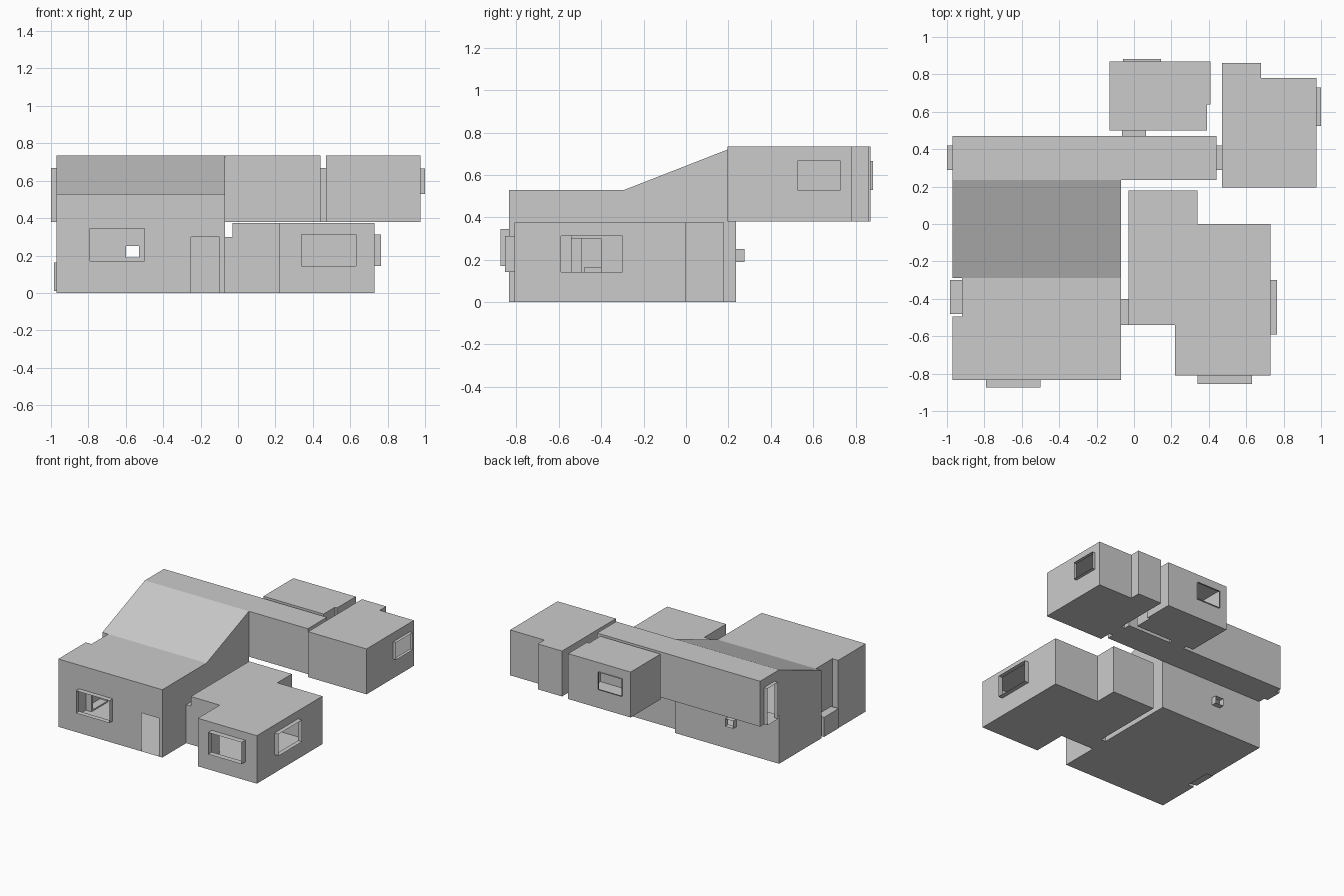
import bpy, bmesh

if "Cube" in bpy.data.objects:
    bpy.data.objects.remove(bpy.data.objects["Cube"])


def quad(bm, pts):
    bm.faces.new([bm.verts.new(p) for p in pts])


def wall(bm, p, q, z0, zp, zq, holes=()):
    """Single-surface wall p->q (outside on the right); holes are (a, b, lo, hi, depth, cap)."""
    if not holes:
        quad(bm, [(*p, z0), (*q, z0), (*q, zq), (*p, zp)])
        return
    ax = 0 if abs(q[0] - p[0]) > abs(q[1] - p[1]) else 1
    sign = 1 if q[ax] > p[ax] else -1
    length = abs(q[ax] - p[ax])
    normal = (0, -sign) if ax == 0 else (sign, 0)

    def pt(t, z, out=0.0):
        c = [p[0], p[1]]
        c[ax] += sign * t
        return (c[0] + normal[0] * out, c[1] + normal[1] * out, z)

    spans = []
    for a, b, lo, hi, depth, cap in holes:
        s, e = sorted((sign * (a - p[ax]), sign * (b - p[ax])))
        spans.append((s, e, lo, hi, depth, cap))
    ts = sorted({0.0, length, *[v for s in spans for v in s[:2]]})
    zs = sorted({z0, zp, *[v for s in spans for v in s[2:4]]})
    for t0, t1 in zip(ts, ts[1:]):
        for l, h in zip(zs, zs[1:]):
            tm, zm = (t0 + t1) / 2, (l + h) / 2
            if any(s[0] < tm < s[1] and s[2] < zm < s[3] for s in spans):
                continue
            quad(bm, [pt(t0, l), pt(t1, l), pt(t1, h), pt(t0, h)])
    # sleeve projecting outward around each opening
    for s, e, lo, hi, depth, cap in spans:
        if depth <= 0:
            continue
        ring = [(s, lo), (s, hi), (e, hi), (e, lo)]
        for u, v in zip(ring, ring[1:] + ring[:1]):
            quad(bm, [pt(*u), pt(*v), pt(*v, depth), pt(*u, depth)])
        if cap:
            quad(bm, [pt(*r, depth) for r in reversed(ring)])


def finish(bm, name):
    bmesh.ops.remove_doubles(bm, verts=bm.verts, dist=1e-5)
    me = bpy.data.meshes.new(name)
    bm.to_mesh(me)
    bm.free()
    bpy.context.collection.objects.link(bpy.data.objects.new(name, me))


def room(name, foot, z0, tops, holes={}, skip=()):
    """Floor, walls and roof on a counter-clockwise footprint; tops is one height or one per corner."""
    n = len(foot)
    tops = tops if isinstance(tops, list) else [tops] * n
    bm = bmesh.new()
    quad(bm, [(*p, z0) for p in reversed(foot)])
    quad(bm, [(*p, t) for p, t in zip(foot, tops)])
    for i in range(n):
        if i not in skip:
            j = (i + 1) % n
            wall(bm, foot[i], foot[j], z0, tops[i], tops[j], holes.get(i, ()))
    finish(bm, name)


L, R = -0.97, -0.07             # main hall sides
MID, BACK = -0.29, 0.235        # roof fold, back wall
EAVE, FLOOR2, TOP = 0.53, 0.38, 0.735

# Main hall front: window, front door, side doorway, hearth in a recess
room("main_hall_front",
     [(L, -0.835), (R, -0.835), (R, MID), (L + 0.05, MID), (L + 0.05, -0.495), (L, -0.495)],
     0.0, EAVE,
     {0: [(-0.79, -0.50, 0.17, 0.345, 0.04, False), (-0.25, -0.10, 0.0, 0.3, 0, False)],
      1: [(-0.54, -0.40, 0.0, 0.3, 0.04, False)],
      3: [(-0.48, -0.30, 0.01, 0.163, 0.065, True)]},
     skip=(2,))

# Main hall rear under the sloping roof, open to the upper passage
room("main_hall_rear", [(L, MID), (R, MID), (R, BACK), (L, BACK)],
     0.0, [EAVE, EAVE, TOP, TOP], skip=(0, 2))
bm = bmesh.new()
wall(bm, (R, BACK), (L, BACK), 0.0, FLOOR2, FLOOR2, [(-0.60, -0.53, 0.19, 0.25, 0.04, False)])
finish(bm, "main_hall_back_wall")
bm = bmesh.new()
wall(bm, (L, MID), (L + 0.05, MID), 0.0, EAVE, EAVE)
bm.faces.ensure_lookup_table()
bmesh.ops.reverse_faces(bm, faces=bm.faces[:])
finish(bm, "recess_return_wall")

# Ground-floor side room
room("side_room",
     [(-0.03, -0.54), (0.22, -0.54), (0.22, -0.81), (0.73, -0.81),
      (0.73, 0.0), (0.34, 0.0), (0.34, 0.18), (-0.03, 0.18)],
     0.0, 0.375,
     {2: [(0.34, 0.63, 0.143, 0.313, 0.045, False)],
      3: [(-0.59, -0.30, 0.143, 0.313, 0.035, False)],
      7: [(-0.5399, -0.40, 0.0, 0.3, 0, False)]})

# Upper passage: balcony door left, doorways to the two bedrooms
room("upper_passage",
     [(L, BACK), (R, BACK), (0.44, BACK), (0.44, 0.47), (L, 0.47)],
     FLOOR2, TOP,
     {2: [(0.29, 0.42, FLOOR2, 0.667, 0.03, False)],
      3: [(-0.065, 0.065, FLOOR2, 0.667, 0.03, False)],
      4: [(0.29, 0.42, FLOOR2, 0.667, 0.03, False)]},
     skip=(0,))

# Back bedroom
room("back_bedroom",
     [(-0.13, 0.50), (0.39, 0.50), (0.39, 0.64), (0.41, 0.64), (0.41, 0.87), (-0.13, 0.87)],
     FLOOR2, TOP,
     {0: [(-0.065, 0.065, FLOOR2, 0.667, 0, False)],
      4: [(-0.06, 0.145, 0.53, 0.665, 0.013, False)]})

# Right bedroom
room("right_bedroom",
     [(0.47, 0.195), (0.975, 0.195), (0.975, 0.78), (0.68, 0.78), (0.68, 0.86), (0.47, 0.86)],
     FLOOR2, TOP,
     {1: [(0.525, 0.73, 0.53, 0.665, 0.025, False)],
      5: [(0.29, 0.42, FLOOR2, 0.667, 0, False)]})
